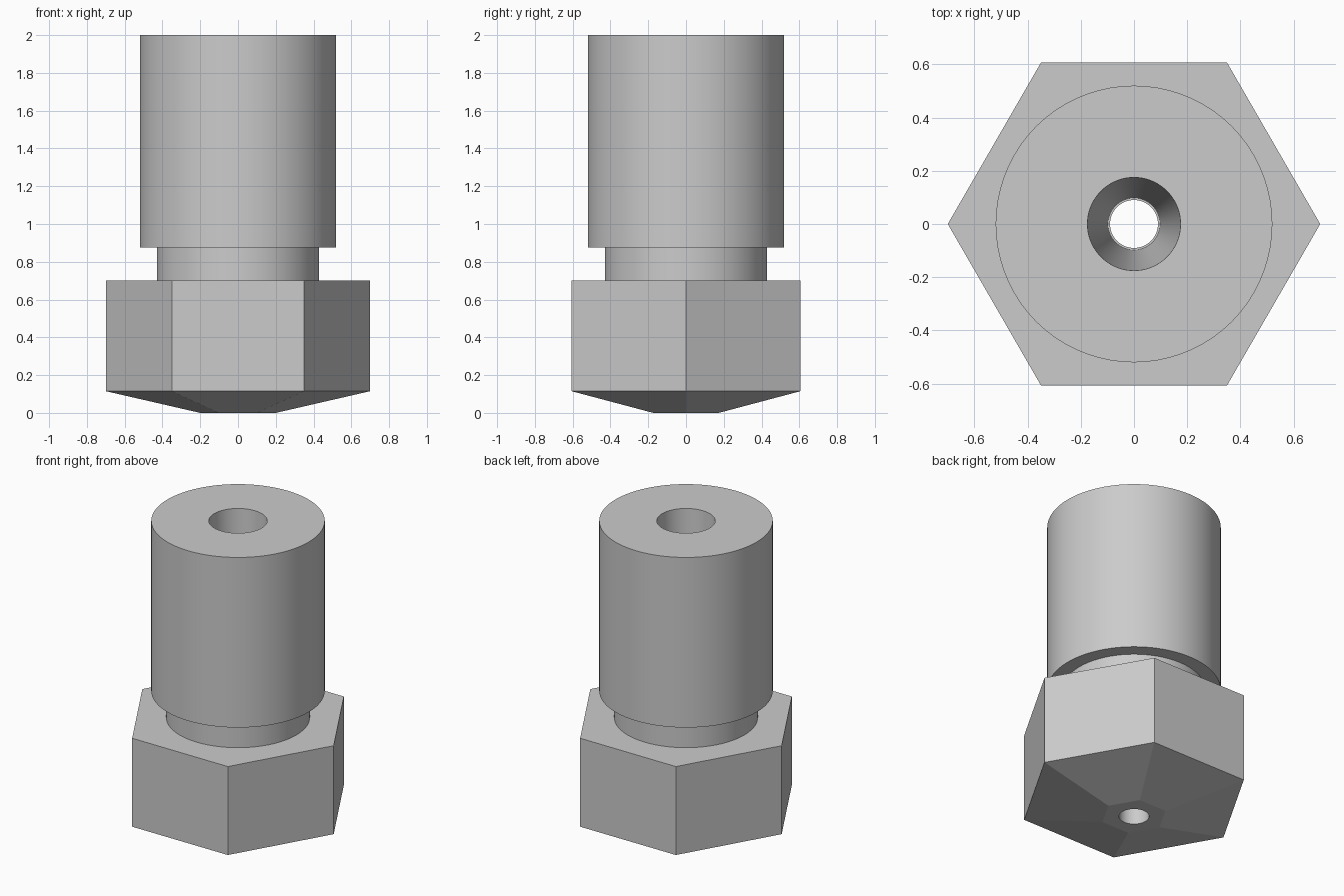
import bpy
import bmesh
import math

cube = bpy.data.objects.get("Cube")
if cube:
    bpy.data.objects.remove(cube, do_unlink=True)

ROUND, HEX = 72, 6

steel = bpy.data.materials.new("light_grey_steel")
steel.use_nodes = True
steel.diffuse_color = (0.6, 0.6, 0.6, 1)
steel.node_tree.nodes["Principled BSDF"].inputs["Base Color"].default_value = (0.6, 0.6, 0.6, 1)


def ring(bm, sides, radius, z):
    """Closed loop of edges around the z axis."""
    turn = math.tau / sides
    verts = [bm.verts.new((radius * math.cos(i * turn), radius * math.sin(i * turn), z))
             for i in range(sides)]
    return [bm.edges.new((verts[i], verts[(i + 1) % sides])) for i in range(sides)]


# Sections run up the outside and back down the bore: sides, radius, height
sections = [
    # Hexagonal head with a pointed underside
    (HEX, 0.20, 0.0), (HEX, 0.70, 0.115), (HEX, 0.70, 0.70),
    # Narrow neck
    (ROUND, 0.43, 0.70), (ROUND, 0.43, 0.875),
    # Wide barrel
    (ROUND, 0.52, 0.875), (ROUND, 0.52, 2.0),
    # Tapered bore and small outlet
    (ROUND, 0.175, 2.0), (ROUND, 0.098, 0.15), (ROUND, 0.09, 0.15), (ROUND, 0.09, 0.0),
]

bm = bmesh.new()
rings = [ring(bm, *s) for s in sections]
for i, (sides, radius, z) in enumerate(sections):
    j = (i + 1) % len(sections)
    edges = rings[i] + rings[j]
    if sides == sections[j][0]:
        bmesh.ops.bridge_loops(bm, edges=edges)
    else:
        # Flat plate between a hexagon and a circle
        bmesh.ops.triangle_fill(bm, edges=edges, use_beauty=True, normal=(0, 0, 1))
bmesh.ops.recalc_face_normals(bm, faces=bm.faces[:])

mesh = bpy.data.meshes.new("hex_nozzle")
bm.to_mesh(mesh)
bm.free()
mesh.materials.append(steel)
nozzle = bpy.data.objects.new("hex_nozzle", mesh)
bpy.context.collection.objects.link(nozzle)

# Smooth round walls, crisp hexagon edges
bpy.ops.object.select_all(action='DESELECT')
nozzle.select_set(True)
bpy.context.view_layer.objects.active = nozzle
bpy.ops.object.shade_smooth_by_angle(angle=math.radians(10))
